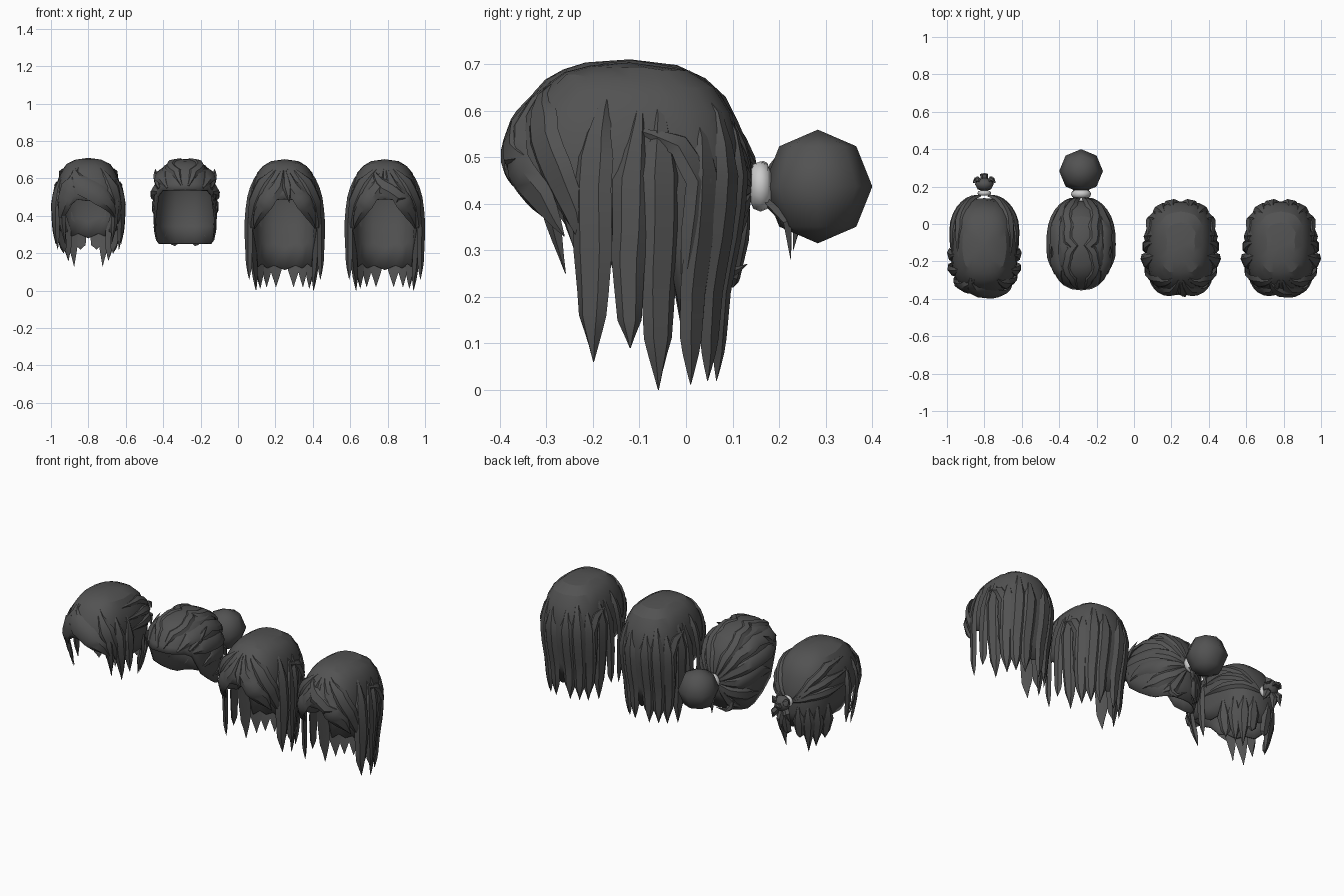
import bpy, bmesh, math
from mathutils import Vector

if "Cube" in bpy.data.objects:
    bpy.data.objects.remove(bpy.data.objects["Cube"])

dark = bpy.data.materials.new("dark_hair")
dark.diffuse_color = (0.085, 0.085, 0.085, 1)
dark.use_nodes = True
dark.node_tree.nodes["Principled BSDF"].inputs["Base Color"].default_value = dark.diffuse_color


def interp(table, k):
    if k <= table[0][0]:
        return table[0][1:]
    for a, b in zip(table, table[1:]):
        if k <= b[0]:
            t = (k - a[0]) / (b[0] - a[0])
            return tuple(p + (q - p) * t for p, q in zip(a[1:], b[1:]))
    return table[-1][1:]


def finish(name, bm, mat=dark, angle=22):
    bmesh.ops.recalc_face_normals(bm, faces=bm.faces)
    me = bpy.data.meshes.new(name)
    bm.to_mesh(me)
    bm.free()
    ob = bpy.data.objects.new(name, me)
    bpy.context.collection.objects.link(ob)
    if mat:
        me.materials.append(mat)
    bpy.ops.object.select_all(action='DESELECT')
    ob.select_set(True)
    bpy.context.view_layer.objects.active = ob
    bpy.ops.object.shade_smooth_by_angle(angle=math.radians(angle))
    return ob


def tapered(name, pts, outs, widths, thick):
    """Pointed lock with a flat ridged cross-section."""
    bm = bmesh.new()
    rings = []
    for i, p in enumerate(pts):
        tan = (pts[min(i + 1, len(pts) - 1)] - pts[max(i - 1, 0)]).normalized()
        side = tan.cross(outs[i]).normalized()
        nrm = side.cross(tan).normalized()
        w = max(widths[i], 0.001)
        h = min(thick, w * 0.6)
        rings.append([bm.verts.new(p + v) for v in
                      (side * w - nrm * h, side * w * .5 + nrm * h * .7, -side * w * .5 + nrm * h * .7,
                       -side * w - nrm * h, -nrm * h * .8)])
    for a, b in zip(rings, rings[1:]):
        for j in range(5):
            k = (j + 1) % 5
            bm.faces.new((a[j], a[k], b[k], b[j]))
    bm.faces.new(rings[0])
    bm.faces.new(rings[-1])
    return finish(name, bm, angle=35)


class Style:
    """Head-shaped surface addressed by azimuth (0 = front) and height."""
    def __init__(self, name, cx, rows, n=2.6):
        self.name, self.cx, self.n = name, cx, n
        self.rows = sorted(rows)

    def at(self, az, z, off=0):
        w, yf, yb = interp(self.rows, z)
        a = math.radians(az)
        f = lambda v: math.copysign(abs(v) ** (2 / self.n), v)
        return Vector((self.cx + (w + off) * f(math.sin(a)),
                       (yf + yb) / 2 - ((yb - yf) / 2 + off) * f(math.cos(a)), z))

    def out(self, p):
        return Vector((p.x - self.cx, p.y + .12, max(0, p.z - .45))).normalized()

    def cap(self, hem, jag=.02, cols=24, rings=8):
        top = self.rows[-1][0]
        bm = bmesh.new()
        grid = []
        for c in range(cols):
            az = -180 + 360 * c / cols
            h = interp(hem, abs(az))[0] + (jag if c % 2 else 0)
            grid.append([bm.verts.new(self.at(az, top - (top - h) * (r / rings) ** 1.7))
                         for r in range(1, rings + 1)])
        apex = bm.verts.new(self.at(0, top))
        for c in range(cols):
            a, b = grid[c], grid[(c + 1) % cols]
            bm.faces.new((apex, a[0], b[0]))
            for r in range(rings - 1):
                bm.faces.new((a[r], a[r + 1], b[r + 1], b[r]))
        ob = finish(self.name + "_cap", bm)
        m = ob.modifiers.new("thickness", 'SOLIDIFY')
        m.thickness = 0.01
        m.offset = -1

    def lock(self, name, path, sides=(1, -1), thick=0.010, sub=3):
        """path rows: azimuth, height, half width, offset from the surface"""
        rows = []
        for a, b in zip(path, path[1:]):
            rows += [tuple(p + (q - p) * i / sub for p, q in zip(a, b)) for i in range(sub)]
        rows.append(path[-1])
        for s in sides:
            pts = [self.at(s * r[0], r[1], r[3]) for r in rows]
            tapered(f"{self.name}_{name}", pts, [self.out(p) for p in pts], [r[2] for r in rows], thick)


def ball(name, loc, r, seg, rings, mat=dark):
    bm = bmesh.new()
    bmesh.ops.create_uvsphere(bm, u_segments=seg, v_segments=rings, radius=1)
    for v in bm.verts:
        v.co = Vector((v.co.x * r[0], v.co.y * r[1], v.co.z * r[2])) + Vector(loc)
    finish(name, bm, mat, 70)


def tie(name, loc, R, r):
    bpy.ops.mesh.primitive_torus_add(location=loc, rotation=(math.pi / 2, 0, 0), major_radius=R,
                                     minor_radius=r, major_segments=16, minor_segments=8)
    bpy.context.object.name = name
    bpy.ops.object.shade_smooth_by_angle(angle=math.radians(60))


# Long loose hair, two fringe variants
LONG = [(.703, 0, -.12, -.12), (.698, .06, -.20, -.04), (.68, .105, -.27, .03), (.63, .148, -.325, .085),
        (.56, .172, -.365, .112), (.47, .184, -.385, .124), (.36, .184, -.365, .114),
        (.22, .172, -.33, .084), (.0, .155, -.3, .065)]
for name, cx in (("long_hair_a", .25), ("long_hair_b", .785)):
    s = Style(name, cx, LONG)
    s.cap([(0, .49), (25, .45), (50, .40), (62, .38), (70, .34), (108, .30), (118, .13), (180, .11)])
    # side locks
    s.lock("side_lock_front", [(80, .65, .004, -.008), (79, .5, .045, .008), (77, .3, .045, .025), (75, .16, .032, .034), (75, .06, 0, .036)])
    s.lock("side_lock_rear", [(94, .64, .004, -.008), (91, .45, .04, .007), (90, .28, .036, .02), (90, .15, .026, .03), (90, .09, 0, .034)])
    s.lock("ear_lock", [(92, .56, .004, -.004), (112, .53, .03, .004), (124, .45, .04, .007), (122, .34, .035, .006), (118, .2, 0, .006)])
    # long back locks with staggered roots
    for i, (az, root, tip) in enumerate(((103, .65, 0), (128, .58, .012), (148, .66, .02), (168, .6, .02))):
        s.lock(f"back_lock_{i}", [(az, root, .004, -.01), (az, .46, .045, .003), (az, .26, .042, .005), (az, .11, .032, .005), (az, tip, 0, .002)])
    # parted fringe
    s.lock("fringe_inner", [(2, .65, .008, -.004), (9, .56, .04, .004), (28, .475, .05, .006), (46, .41, .04, .004), (60, .33, 0, 0)])
    s.lock("fringe_outer", [(12, .66, .006, -.006), (40, .58, .045, .004), (60, .47, .045, .008), (68, .38, .03, .008), (72, .3, 0, .005)])
    if cx > .5:
        s.lock("fringe_swoop", [(-16, .63, .01, 0), (0, .56, .045, .010), (18, .51, .04, .012), (40, .50, 0, .01)], sides=(1,))
    else:
        s.lock("fringe_centre", [(0, .64, .01, 0), (2, .56, .03, .008), (4, .47, 0, .005)], sides=(1,))

# Half-up hair with a small knot
s = Style("half_up_hair", -.8, [(.71, 0, -.12, -.12), (.705, .06, -.21, -.04), (.68, .115, -.29, .03), (.63, .15, -.335, .085),
                                (.56, .175, -.37, .12), (.47, .18, -.385, .14), (.36, .168, -.365, .132),
                                (.25, .148, -.33, .11), (.13, .13, -.3, .085)])
s.cap([(0, .48), (25, .46), (50, .42), (70, .39), (90, .34), (120, .30), (180, .28)])
s.lock("temple_lock", [(62, .62, .004, -.006), (66, .5, .04, .010), (68, .38, .034, .02), (70, .29, .018, .026), (70, .22, 0, .028)])
s.lock("ear_lock", [(84, .6, .004, -.006), (84, .46, .04, .010), (84, .34, .027, .02), (84, .25, 0, .028)])
s.lock("front_lock", [(38, .6, .004, -.006), (48, .47, .032, .005), (52, .36, .02, .004), (53, .25, 0, 0)])
for i, (az, tip) in enumerate(((112, .2), (132, .16), (150, .13), (168, .22))):
    s.lock(f"nape_lock_{i}", [(az, .42, .01, -.004), (az, .32, .04, .004), (az, .24, .028, .002), (az, tip, 0, 0)])
# swept fringe
s.lock("fringe_sweep", [(-30, .66, .006, -.004), (-12, .58, .055, .006), (14, .51, .055, .01), (36, .45, .035, .01), (52, .38, 0, .006)], sides=(1,))
s.lock("fringe_left", [(20, .66, .006, -.004), (28, .56, .055, .006), (42, .46, .045, .008), (56, .36, 0, .006)], sides=(-1,))
s.lock("fringe_right", [(25, .66, .006, -.004), (42, .55, .05, .006), (56, .44, .035, .008), (64, .34, 0, .006)], sides=(1,))
# bands drawn back to the knot
for i, z in enumerate((.64, .57, .50)):
    s.lock(f"band_{i}", [(80, z, .004, -.004), (115, z, .03, .007), (148, z * .6 + .19, .026, .01), (176, .455, .01, .014)])
tie("half_up_hair_tie", (-.8, .165, .455), .024, .013)
ball("half_up_hair_knot", (-.8, .212, .46), (.05, .038, .048), 8, 6)
for i, (dx, y, z) in enumerate(((-.06, .22, .36), (.06, .22, .36), (0, .23, .30), (-.055, .23, .50), (.055, .23, .50), (0, .272, .47))):
    a, b = Vector((-.8, .2, .46)), Vector((-.8 + dx, y, z))
    mid = a.lerp(b, .5) + Vector((dx * .2, .03, 0))
    o = Vector((.1, 1, .1)) if i < 5 else Vector((.1, 0, 1))
    tapered(f"half_up_hair_knot_tuft_{i}", [a, mid, b], [o] * 3, [.015, .022, 0], .014)

# Pulled-back hair with a large bun
s = Style("bun_hair", -.283, [(.705, 0, -.12, -.12), (.695, .065, -.21, -.03), (.67, .11, -.27, .035), (.62, .143, -.32, .08),
                              (.55, .165, -.355, .115), (.46, .17, -.355, .13), (.36, .17, -.33, .12), (.25, .158, -.27, .085)], n=2.4)
s.cap([(0, .54), (50, .535), (62, .50), (72, .40), (82, .33), (92, .31), (105, .27), (120, .25), (180, .25)], jag=0)
sweeps = [[(4, .56, .006, -.004), (16, .64, .03, .003), (60, .69, .03, .006), (90, .7, .03, .004), (140, .68, .035, .006), (165, .57, .035, .006), (178, .45, .01, .01)],
          [(32, .55, .006, -.004), (55, .62, .045, .003), (100, .64, .045, .006), (140, .59, .04, .008), (174, .45, .012, .01)],
          [(60, .53, .006, -.004), (80, .55, .045, .003), (115, .53, .045, .006), (148, .49, .034, .008), (174, .44, .012, .01)],
          [(76, .42, .006, -.004), (95, .45, .045, .002), (130, .43, .045, .006), (175, .43, .012, .01)],
          [(96, .33, .006, -.004), (120, .34, .045, .002), (155, .37, .035, .006), (177, .42, .012, .01)],
          [(135, .27, .006, -.004), (156, .3, .035, .003), (175, .41, .012, .01)]]
for i, p in enumerate(sweeps):
    s.lock(f"swept_lock_{i}", p, thick=.009)
s.lock("temple_tuft", [(55, .55, .01, -.002), (75, .60, .025, .008), (90, .65, 0, .035)])
s.lock("nape_wisp", [(150, .32, .01, 0), (156, .27, .018, .008), (165, .25, .012, .02), (178, .27, 0, .04)])
for d in (-1, 1):
    pts = [Vector((-.283 + d * .015, .16, .42)), Vector((-.283 + d * .04, .22, .36)), Vector((-.283 + d * .05, .225, .28))]
    tapered("bun_hair_loose_wisp", pts, [Vector((0, 1, .3))] * 3, [.012, .018, 0], .012)
tie("bun_hair_tie", (-.283, .16, .437), .032, .022)
ball("bun_hair_bun", (-.283, .283, .437), (.117, .117, .122), 8, 4)
